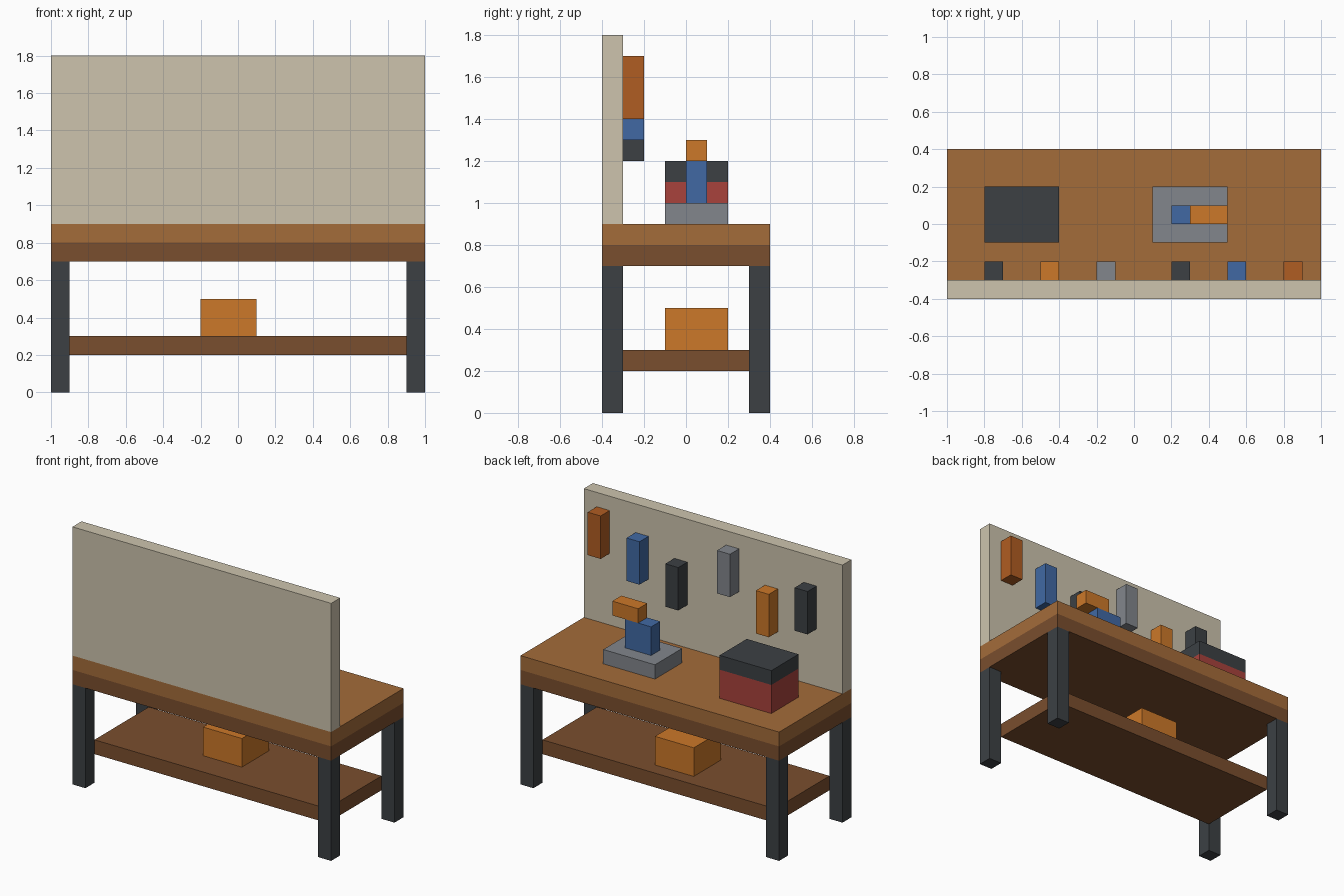
import bpy

if "Cube" in bpy.data.objects:
    bpy.data.objects.remove(bpy.data.objects["Cube"])


def material(name, hex_code):
    """Flat colour from an sRGB hex code."""
    rgb = [int(hex_code[i:i + 2], 16) / 255 for i in (0, 2, 4)]
    lin = [c / 12.92 if c <= 0.04045 else ((c + 0.055) / 1.055) ** 2.4 for c in rgb]
    mat = bpy.data.materials.new(name)
    mat.diffuse_color = (*lin, 1)
    mat.use_nodes = True
    mat.node_tree.nodes["Principled BSDF"].inputs["Base Color"].default_value = mat.diffuse_color
    return mat


oak = material("oak", "A46C3A")
walnut = material("walnut", "7A4E2E")
iron = material("iron", "3C4044")
board = material("board", "CDC4AE")
orange = material("orange", "CC7829")
rust = material("rust", "B05D22")
blue = material("blue", "4169A4")
red = material("red", "A8423C")
steel = material("steel", "82868C")


def box(name, x, y, z, mat):
    """Box from (min, max) ranges on each axis."""
    spans = (x, y, z)
    bpy.ops.mesh.primitive_cube_add(size=1, location=[(a + b) / 2 for a, b in spans])
    obj = bpy.context.object
    obj.name = name
    obj.scale = [b - a for a, b in spans]
    bpy.ops.object.transform_apply(location=False, rotation=False, scale=True)
    obj.data.materials.append(mat)
    return obj


# Bench frame
for x, side in ((-1, "left"), (0.9, "right")):
    for y, end in ((-0.4, "front"), (0.3, "back")):
        box(f"{end}_{side}_leg", (x, x + 0.1), (y, y + 0.1), (0, 0.7), iron)
box("lower_shelf", (-0.9, 0.9), (-0.3, 0.3), (0.2, 0.3), walnut)
box("apron", (-1, 1), (-0.4, 0.4), (0.7, 0.8), walnut)
box("worktop", (-1, 1), (-0.4, 0.4), (0.8, 0.9), oak)
box("tool_board", (-1, 1), (-0.4, -0.3), (0.9, 1.8), board)

# Crate on the shelf
box("storage_crate", (-0.2, 0.1), (-0.1, 0.2), (0.3, 0.5), orange)

# Toolbox
box("toolbox_body", (-0.8, -0.4), (-0.1, 0.2), (0.9, 1.1), red)
box("toolbox_lid", (-0.8, -0.4), (-0.1, 0.2), (1.1, 1.2), iron)

# Vise
box("vise_base", (0.1, 0.5), (-0.1, 0.2), (0.9, 1.0), steel)
box("vise_body", (0.2, 0.4), (0, 0.1), (1.0, 1.2), blue)
box("vise_jaw", (0.3, 0.5), (0, 0.1), (1.2, 1.3), orange)

# Hanging tools: left edge, bottom, colour
tools = ((-0.8, 1.3, iron), (-0.5, 1.2, orange), (-0.2, 1.4, steel),
         (0.2, 1.2, iron), (0.5, 1.3, blue), (0.8, 1.4, rust))
for i, (x, z, mat) in enumerate(tools, 1):
    box(f"hanging_tool_{i}", (x, x + 0.1), (-0.3, -0.2), (z, z + 0.3), mat)
